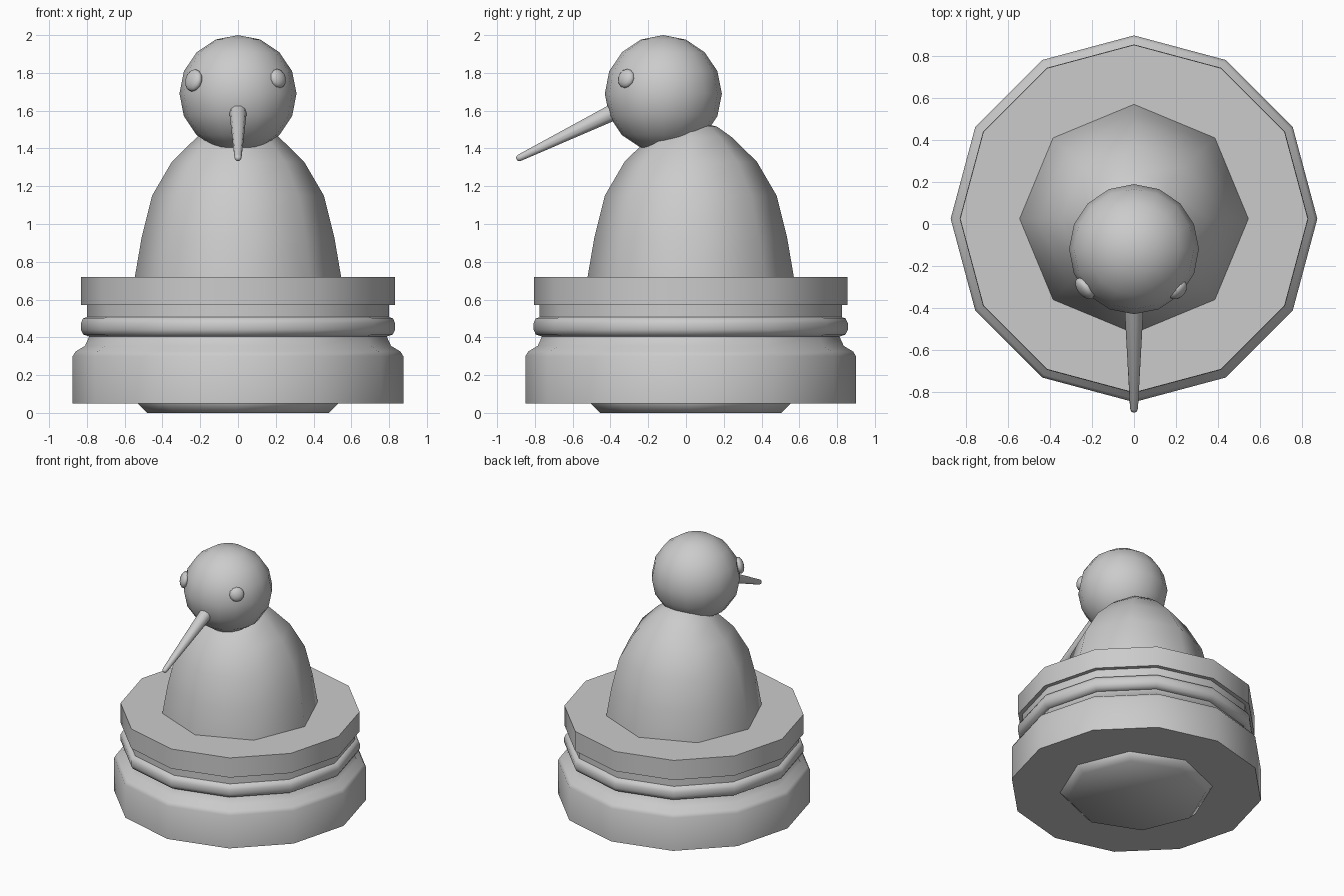
import bpy, math
from mathutils import Vector

if "Cube" in bpy.data.objects:
    bpy.data.objects.remove(bpy.data.objects["Cube"])

CENTRE_Y = 0.025


def smooth(obj, angle):
    bpy.ops.object.select_all(action='DESELECT')
    obj.select_set(True)
    bpy.context.view_layer.objects.active = obj
    bpy.ops.object.shade_smooth_by_angle(angle=math.radians(angle))


def lathe(name, profile, sides, angle):
    """Closed solid of revolution from (radius, height) points, bottom to top."""
    verts = [(r * math.cos(2 * math.pi * i / sides), r * math.sin(2 * math.pi * i / sides), z)
             for r, z in profile for i in range(sides)]
    faces = [(k * sides + i, k * sides + (i + 1) % sides,
              (k + 1) * sides + (i + 1) % sides, (k + 1) * sides + i)
             for k in range(len(profile) - 1) for i in range(sides)]
    last = (len(profile) - 1) * sides
    faces += [tuple(reversed(range(sides))), tuple(range(last, last + sides))]
    mesh = bpy.data.meshes.new(name)
    mesh.from_pydata(verts, [], faces)
    obj = bpy.data.objects.new(name, mesh)
    bpy.context.collection.objects.link(obj)
    smooth(obj, angle)
    return obj


def ball(name, centre, scale, segments, rings):
    bpy.ops.mesh.primitive_uv_sphere_add(segments=segments, ring_count=rings, location=centre)
    obj = bpy.context.object
    obj.name = name
    obj.scale = scale
    smooth(obj, 60)
    return obj


# Twelve-sided plinth: rounded foot, moulding ring, collar and top plate
plinth = {
    "plinth_foot": [(0.875, 0.05), (0.875, 0.30), (0.86, 0.325), (0.81, 0.355), (0.785, 0.41)],
    "plinth_ring": [(0.79, 0.405), (0.82, 0.415), (0.832, 0.44), (0.832, 0.475),
                    (0.82, 0.50), (0.79, 0.51)],
    "plinth_collar": [(0.80, 0.508), (0.80, 0.572)],
    "plinth_plate": [(0.83, 0.57), (0.83, 0.72)],
}
for name, profile in plinth.items():
    lathe(name, profile, 12, 50).location.y = CENTRE_Y

# Eight-sided bird body running down through the plinth
body = lathe("body", [(0.48, 0), (0.53, 0.05), (0.56, 0.3), (0.56, 0.5), (0.546, 0.72),
                      (0.51, 0.93), (0.455, 1.15), (0.35, 1.33), (0.217, 1.46),
                      (0.14, 1.515), (0.05, 1.54)], 8, 60)
body.location.y = CENTRE_Y

# Head
head_centre = Vector((0, -0.12, 1.69))
ball("head", head_centre, (0.31, 0.31, 0.31), 16, 8)

# Flattened eyes facing outward from the head
for name, centre in (("eye_left", (-0.235, -0.308, 1.76)), ("eye_right", (0.211, -0.316, 1.77))):
    radius = 0.06 if name == "eye_left" else 0.052
    eye = ball(name, centre, (radius, radius, 0.032), 12, 8)
    eye.rotation_euler = (Vector(centre) - head_centre).to_track_quat('Z', 'Y').to_euler()

# Long tapered beak with a rounded tip
start, tip = Vector((0, -0.35, 1.609)), Vector((0, -0.897, 1.343))
length = (tip - start).length
beak = lathe("beak", [(0.048, 0), (0.019, length - 0.02), (0.015, length - 0.006),
                      (0.007, length)], 10, 60)
beak.location = start
beak.rotation_euler = (tip - start).to_track_quat('Z', 'Y').to_euler()
